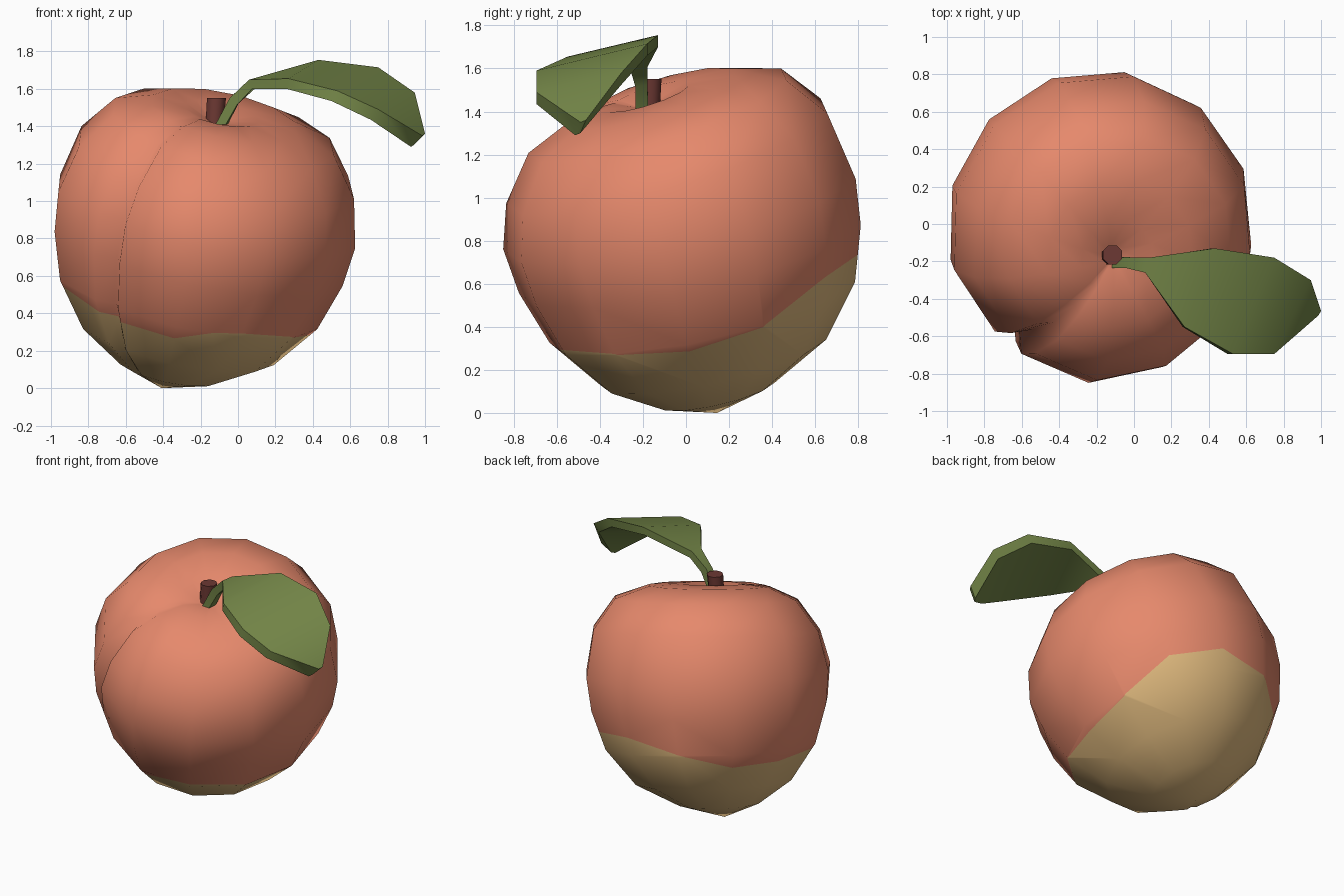
import bpy, bmesh, math
from mathutils import Vector

if "Cube" in bpy.data.objects:
    bpy.data.objects.remove(bpy.data.objects["Cube"])


def material(name, rgb):
    m = bpy.data.materials.new(name)
    m.diffuse_color = (*rgb, 1)
    m.use_nodes = True
    m.node_tree.nodes["Principled BSDF"].inputs["Base Color"].default_value = m.diffuse_color
    return m


RED = material("peach red", (0.79, 0.25, 0.15))
TAN = material("pale yellow", (0.73, 0.48, 0.205))
GREEN = material("leaf green", (0.175, 0.24, 0.065))
BROWN = material("stem brown", (0.15, 0.04, 0.033))


def finish(bm, name, mats, sharp_angle):
    bmesh.ops.recalc_face_normals(bm, faces=bm.faces[:])
    for f in bm.faces:
        f.smooth = True
    for e in bm.edges:
        e.smooth = e.calc_face_angle(0) < math.radians(sharp_angle)
    me = bpy.data.meshes.new(name)
    bm.to_mesh(me)
    bm.free()
    for m in mats:
        me.materials.append(m)
    ob = bpy.data.objects.new(name, me)
    bpy.context.collection.objects.link(ob)
    return ob


# Fruit: tilted turned profile (radius, height, crease strength)
C = Vector((-0.24, -0.04, 0.80))
A = Vector((0.20, -0.22, 0.955)).normalized()
U = (Vector((1, 0, 0)) - A * A.x).normalized()
V = A.cross(U)
PROFILE = [(.27, -.745, .6), (.53, -.585, .95), (.715, -.34, 1), (.80, -.08, 1),
           (.825, .14, 1), (.765, .41, 1), (.615, .61, .85), (.40, .69, .6),
           (.20, .70, .3), (.07, .66, .1)]
CREASE = 229
# angle from the crease, share of the crease depth
AROUND = [(0, .17), (7, .05), (36, 0)] + [(36 + 28.8 * i, 0) for i in range(1, 11)] + [(353, .05)]


def body_point(r, h, g, deg, depth):
    t = math.radians(CREASE + deg)
    rr = r * (1 - depth * g)
    h2 = h
    if h > 0.3:                       # top leans up at the back, crease dips
        h2 += 0.08 * rr * math.sin(t) - 0.25 * depth * g
    k = min(1, r / 0.6)
    return (C + A * h2 + U * (rr * math.cos(t) + .04 * k)
            + V * (1.025 * rr * math.sin(t) + .045 * k))


bm = bmesh.new()
rings = [[bm.verts.new(body_point(*p, *a)) for a in AROUND] for p in PROFILE]
tip = bm.verts.new(C - A * 0.838)
dent = bm.verts.new(C + A * 0.64)
n = len(AROUND)
for i in range(n):
    j = (i + 1) % n
    bm.faces.new((tip, rings[0][j], rings[0][i]))
    bm.faces.new((dent, rings[-1][i], rings[-1][j]))
    for lo, hi in zip(rings, rings[1:]):
        bm.faces.new((lo[i], lo[j], hi[j], hi[i]))

# Pale underside: cut the faces along a wavy height line
LINE = [(0, .28), (30, .39), (50, .59), (70, .73), (95, .74), (110, .69), (135, .59),
        (165, .57), (190, .54), (205, .45), (220, .37), (255, .265), (280, .30),
        (330, .265), (360, .28)]


def above(p):
    d = math.degrees(math.atan2(p.y, p.x + 0.2)) % 360
    for (a0, z0), (a1, z1) in zip(LINE, LINE[1:]):
        if d <= a1:
            return p.z - (z0 + (z1 - z0) * (d - a0) / (a1 - a0))
    return p.z - LINE[-1][1]


new = set()
for e in bm.edges[:]:
    v0, v1 = e.verts
    if above(v0.co) * above(v1.co) < 0:
        lo, hi = 0.0, 1.0
        s = above(v0.co)
        for _ in range(20):
            mid = (lo + hi) / 2
            if above(v0.co.lerp(v1.co, mid)) * s > 0:
                lo = mid
            else:
                hi = mid
        new.add(bmesh.utils.edge_split(e, v0, min(.97, max(.03, lo)))[1])
for f in bm.faces[:]:
    cut = [v for v in f.verts if v in new]
    if len(cut) == 2:
        bmesh.utils.face_split(f, cut[0], cut[1])
for f in bm.faces:
    f.material_index = int(sum(above(v.co) for v in f.verts if v not in new) < 0)
finish(bm, "fruit", [RED, TAN], 180)

# Stem: short eight-sided peg
bm = bmesh.new()
loops = []
for x, y, z, r in [(-.13, -.17, 1.36, .05), (-.115, -.165, 1.55, .055)]:
    loops.append([bm.verts.new((x + r * math.cos(k * math.pi / 4 + .39),
                                y + r * math.sin(k * math.pi / 4 + .39), z)) for k in range(8)])
for k in range(8):
    j = (k + 1) % 8
    bm.faces.new((loops[0][k], loops[0][j], loops[1][j], loops[1][k]))
bm.faces.new(loops[0])
bm.faces.new(loops[1])
finish(bm, "stem", [BROWN], 50)

# Leaf with stalk: stations of (back edge, front edge, thickness offset)
STATIONS = [((-.11, -.175, 1.41), (-.12, -.235, 1.41), (.055, 0, 0)),
            ((-.035, -.18, 1.56), (-.045, -.235, 1.55), (.04, 0, -.035)),
            ((.08, -.18, 1.655), (.06, -.26, 1.65), (.015, 0, -.05)),
            ((.43, -.13, 1.755), (.27, -.55, 1.655), (-.01, 0, -.055)),
            ((.75, -.18, 1.715), (.53, -.695, 1.59), (-.03, 0, -.055)),
            ((.945, -.30, 1.58), (.75, -.695, 1.49), (-.04, 0, -.055)),
            ((1.0, -.465, 1.36), (.985, -.49, 1.35), (-.06, -.025, -.06))]
bm = bmesh.new()
secs = []
for b, f, o in STATIONS:
    b, f, o = Vector(b), Vector(f), Vector(o)
    secs.append([bm.verts.new(p) for p in (b, f, f + o, b + o)])
for s, t in zip(secs, secs[1:]):
    for k in range(4):
        j = (k + 1) % 4
        bm.faces.new((s[k], s[j], t[j], t[k]))
bm.faces.new(secs[0])
bm.faces.new(secs[-1])
finish(bm, "leaf", [GREEN], 50)
